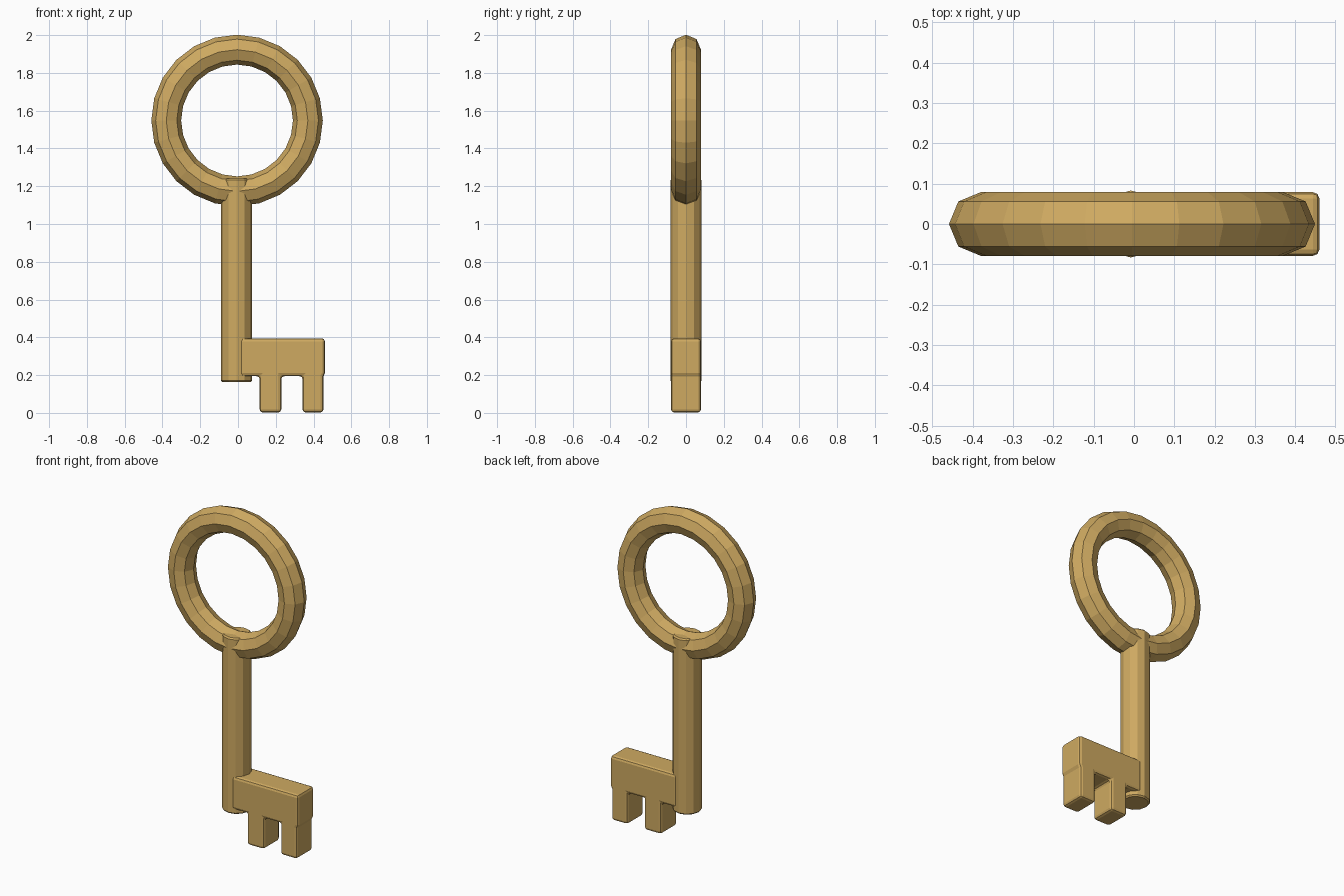
import bpy, bmesh, math

if "Cube" in bpy.data.objects:
    bpy.data.objects.remove(bpy.data.objects["Cube"])

brass = bpy.data.materials.new("brass")
brass.diffuse_color = (0.62, 0.40, 0.12, 1)
brass.use_nodes = True
brass.node_tree.nodes["Principled BSDF"].inputs["Base Color"].default_value = brass.diffuse_color


def finish(obj, name, bevel=0.0, segments=2):
    obj.name = name
    obj.data.materials.append(brass)
    if bevel:
        mod = obj.modifiers.new("soft_edges", 'BEVEL')
        mod.width = bevel
        mod.segments = segments
        mod.limit_method = 'ANGLE'
        mod.angle_limit = math.radians(50)


# Bow: upright ring, 24 x 8 facets
bpy.ops.mesh.primitive_torus_add(
    major_segments=24, minor_segments=8, major_radius=0.375, minor_radius=0.079,
    location=(-0.005, 0, 1.548), rotation=(math.pi / 2, 0, 0))
finish(bpy.context.object, "bow_ring")

# Shaft: faceted rod running up into the ring
z0, z1 = 0.163, 1.24
bpy.ops.mesh.primitive_cylinder_add(
    vertices=12, radius=0.083, depth=z1 - z0, location=(-0.008, 0, (z0 + z1) / 2))
finish(bpy.context.object, "shaft", 0.008, 1)

# Bit: flat plate with two teeth, extruded through y
outline = [(0.01, 0.398), (0.01, 0.197),
           (0.115, 0.197), (0.115, 0.005), (0.229, 0.005), (0.229, 0.197),
           (0.342, 0.197), (0.342, 0.005), (0.452, 0.005), (0.452, 0.195),
           (0.46, 0.213), (0.46, 0.398)]
half = 0.079
bm = bmesh.new()
face = bm.faces.new([bm.verts.new((x, -half, z - 0.003)) for x, z in outline])
ext = bmesh.ops.extrude_face_region(bm, geom=[face])
for v in ext["geom"]:
    if isinstance(v, bmesh.types.BMVert):
        v.co.y = half
bmesh.ops.recalc_face_normals(bm, faces=bm.faces)
mesh = bpy.data.meshes.new("bit")
bm.to_mesh(mesh)
bm.free()
bit = bpy.data.objects.new("bit", mesh)
bpy.context.collection.objects.link(bit)
finish(bit, "bit", 0.016)
